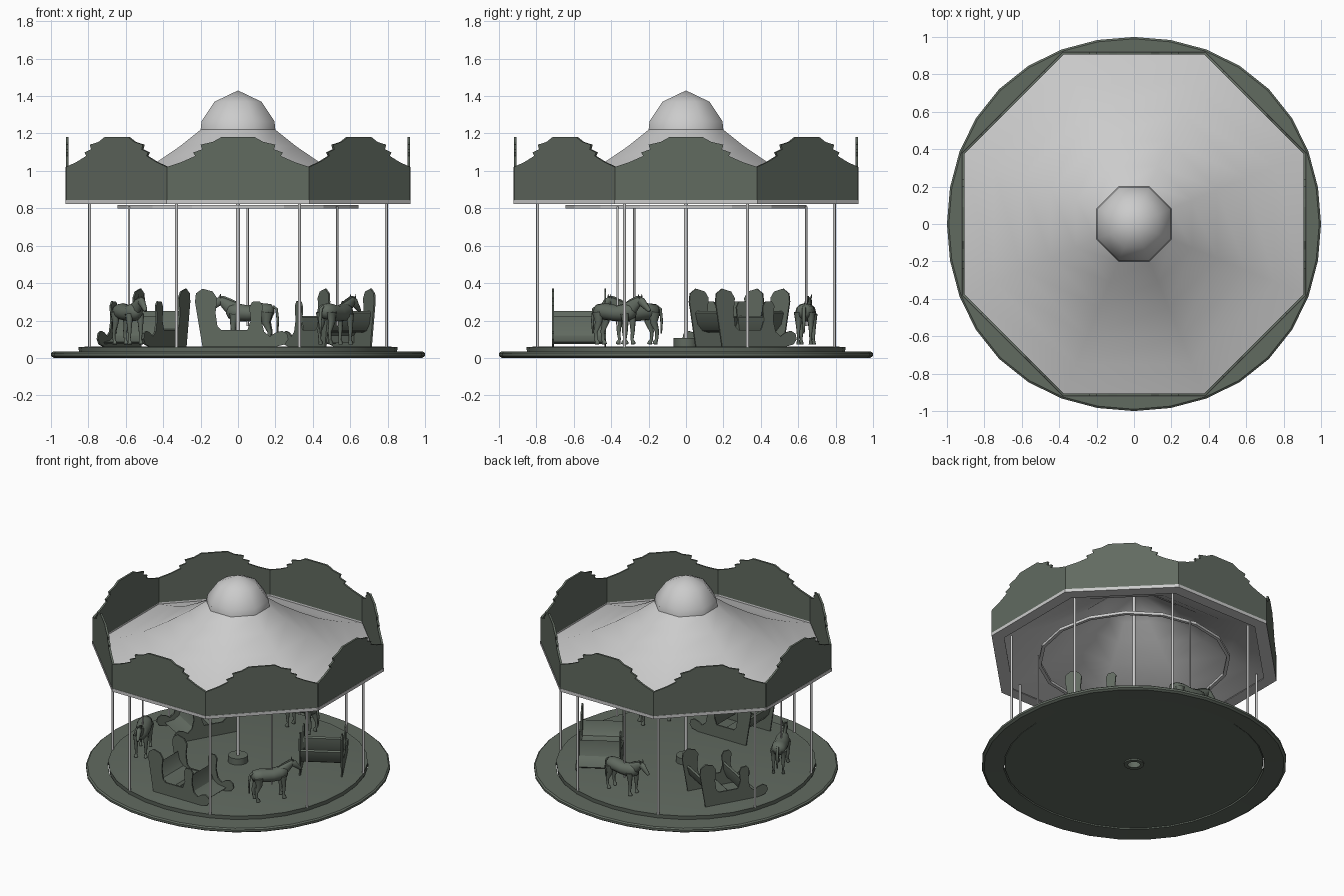
import bpy, bmesh, math
from mathutils import Vector, Matrix

if "Cube" in bpy.data.objects:
    bpy.data.objects.remove(bpy.data.objects["Cube"])

GREEN = bpy.data.materials.new("dark_green")
GREEN.diffuse_color = (0.12, 0.145, 0.118, 1)
GREEN.use_nodes = True
GREEN.node_tree.nodes["Principled BSDF"].inputs["Base Color"].default_value = GREEN.diffuse_color
OCT = math.cos(math.pi / 8)          # apothem / corner radius of an octagon


def finish(bm, name, mat=None, smooth=None):
    bmesh.ops.remove_doubles(bm, verts=bm.verts, dist=1e-5)
    bmesh.ops.recalc_face_normals(bm, faces=bm.faces)
    me = bpy.data.meshes.new(name)
    bm.to_mesh(me)
    bm.free()
    ob = bpy.data.objects.new(name, me)
    bpy.context.collection.objects.link(ob)
    if mat:
        me.materials.append(mat)
    if smooth:
        bpy.ops.object.select_all(action='DESELECT')
        ob.select_set(True)
        bpy.context.view_layer.objects.active = ob
        bpy.ops.object.shade_smooth_by_angle(angle=math.radians(smooth))
    return ob


def bridge(bm, a, b):
    n = len(a)
    for i in range(n):
        bm.faces.new((a[i], a[(i + 1) % n], b[(i + 1) % n], b[i]))


def lathe(name, prof, n, off=0.0, closed=False, mat=None, smooth=None, bulge=0.0):
    """Turned (r, z) profile; bulge widens it slightly on the diagonals."""
    bm = bmesh.new()
    rings = []
    for r, z in prof:
        ring = []
        for i in range(n):
            a = off + math.tau * i / n
            q = r * (1 + bulge * math.sin(2 * a) ** 2)
            ring.append(bm.verts.new((q * math.cos(a), q * math.sin(a), z)))
        rings.append(ring)
    for k in range(len(rings) - (0 if closed else 1)):
        bridge(bm, rings[k], rings[(k + 1) % len(rings)])
    bmesh.ops.dissolve_degenerate(bm, edges=bm.edges, dist=1e-5)
    return finish(bm, name, mat, smooth)


def prism(bm, prof, y0, y1):
    """Closed XZ outline extruded along y."""
    a = [bm.verts.new((x, y0, z)) for x, z in prof]
    b = [bm.verts.new((x, y1, z)) for x, z in prof]
    bm.faces.new(a)
    bm.faces.new(b[::-1])
    bridge(bm, a, b)


def loft(bm, pts, n=10):
    """Elliptic tube through (x, y, z, half width, half height)."""
    rings = []
    P = [Vector(p[:3]) for p in pts]
    for i, p in enumerate(pts):
        t = P[min(i + 1, len(P) - 1)] - P[max(i - 1, 0)]
        t.y = 0
        nrm = t.normalized().cross(Vector((0, 1, 0)))
        rings.append([bm.verts.new(P[i] + Vector((0, p[3] * math.cos(a), 0)) + nrm * p[4] * math.sin(a))
                      for a in (math.tau * k / n for k in range(n))])
    for a, b in zip(rings, rings[1:]):
        bridge(bm, a, b)
    bm.faces.new(rings[0])
    bm.faces.new(rings[-1][::-1])


def place(ob, r, deg):
    """Local +x becomes the direction of travel, local +y points inwards."""
    a = math.radians(deg)
    ob.matrix_world = Matrix.Translation((r * math.cos(a), r * math.sin(a), 0)) @ Matrix.Rotation(a + math.pi / 2, 4, 'Z')


def spread(ob, r, angles):
    place(ob, r, angles[0])
    for d in angles[1:]:
        c = ob.copy()
        bpy.context.collection.objects.link(c)
        place(c, r, d)


def pole(name, r, z0, z1):
    return lathe(name, [(0, z0), (r, z0), (r, z1), (0, z1)], 10, smooth=40)


# platform: outer rim and turning floor
lathe("platform_rim", [(0.855, 0.005), (0.985, 0.0), (1.0, 0.01), (1.0, 0.025), (0.99, 0.033), (0.855, 0.033)],
      32, closed=True, mat=GREEN, smooth=30, bulge=0.02)
lathe("turning_floor", [(0.06, 0.01), (0.848, 0.01), (0.853, 0.058), (0.83, 0.058), (0.82, 0.06), (0.06, 0.06)],
      32, closed=True, mat=GREEN, smooth=30, bulge=0.02)
lathe("hub", [(0.04, 0.0), (0.067, 0.0), (0.067, 0.106), (0, 0.106)], 16, mat=GREEN, smooth=30)

# poles
pole("centre_pole", 0.011, 0.1, 1.34)
spread(pole("outer_pole", 0.008, 0.058, 0.845), 0.858, [22.5 + 45 * i for i in range(8)])
RIDE = [85.4, 205.4, 325.4]
spread(pole("horse_pole", 0.006, 0.17, 0.81), 0.645, RIDE)
lathe("pole_ring", [(0.622, 0.798), (0.645, 0.798), (0.645, 0.818), (0.622, 0.818)], 16, closed=True)

# canopy
H = math.pi / 8
lathe("canopy_trim", [(r / OCT, z) for r, z in ((0.84, 0.822), (0.922, 0.822), (0.922, 0.845), (0.912, 0.845), (0.91, 0.828), (0.84, 0.828))],
      8, H, closed=True)
lathe("roof", [(r / OCT, z) for r, z in ((0.914, 0.828), (0.75, 0.884), (0.6, 0.948), (0.445, 1.04),
                                         (0.31, 1.132), (0.2, 1.22), (0, 1.36))], 8, H, smooth=60)
lathe("dome", [(r / OCT, z) for r, z in ((0.2, 1.22), (0.195, 1.265), (0.125, 1.37), (0, 1.43))], 8, H, smooth=50)

# crown-topped fascia panels
half = [(0.383, 0.843), (0.383, 1.02), (0.3, 1.048), (0.228, 1.08), (0.24, 1.098), (0.192, 1.115),
        (0.2, 1.14), (0.135, 1.155), (0.09, 1.18)]
bm = bmesh.new()
prism(bm, half + [(-x, z) for x, z in half[::-1]], 0.0, 0.014)
spread(finish(bm, "fascia_panel", GREEN), 0.92, [45 * i for i in range(8)])

# chariot benches: two scrolled sides, seat and front board
side = [(-.14, .06), (-.18, .3), (-.175, .345), (-.14, .37), (-.085, .355), (-.062, .32), (-.07, .24), (-.06, .17),
        (-.04, .15), (.1, .15), (.118, .2), (.11, .27), (.125, .3), (.165, .303), (.182, .28), (.175, .2),
        (.19, .14), (.22, .115), (.25, .135), (.285, .145), (.312, .13), (.32, .1), (.3, .072), (.25, .06)]
seat = [(-.135, .25), (-.12, .19), (-.09, .155), (-.05, .145), (.03, .145), (.045, .13), (.045, .09)]
front = [(.13, .225), (.135, .17), (.155, .12), (.19, .095), (.26, .085)]
SHIFT = -0.05                         # centres the bench along its travel
bm = bmesh.new()
for y in (-0.14, 0.14):
    prism(bm, [(x + SHIFT, z) for x, z in side], y - 0.005, y + 0.005)
for line in (seat, front):
    prism(bm, [(x + SHIFT, z) for x, z in line + [(x - 0.01, z - 0.01) for x, z in line[::-1]]], -0.136, 0.136)
spread(finish(bm, "chariot_bench", GREEN, 30), 0.572, [30, 150, 270])

# horses
bm = bmesh.new()
loft(bm, [(-.142, 0, .25, .014, .015), (-.127, 0, .25, .043, .038), (-.08, 0, .248, .052, .045),
          (0, 0, .238, .051, .043), (.06, 0, .244, .048, .048), (.1, 0, .25, .034, .038), (.115, 0, .25, .01, .015)], 12)
loft(bm, [(.06, 0, .25, .03, .045), (.1, 0, .275, .023, .036), (.135, 0, .301, .018, .024), (.152, 0, .312, .013, .016)])
loft(bm, [(.142, 0, .318, .01, .012), (.155, 0, .302, .019, .024), (.178, 0, .28, .015, .018),
          (.2, 0, .26, .012, .013), (.21, 0, .25, .008, .008)])
loft(bm, [(.045, 0, .28, .006, .012), (.085, 0, .303, .006, .012), (.13, 0, .324, .006, .009), (.155, 0, .324, .004, .006)], 6)
loft(bm, [(-.135, 0, .275, .008, .008), (-.155, 0, .262, .01, .007), (-.162, 0, .2, .01, .007), (-.16, 0, .13, .004, .004)], 8)
for y in (-0.033, 0.033):
    loft(bm, [(x, y, z, r * 0.9, r) for x, z, r in
              ((.07, .235, .024), (.075, .18, .016), (.076, .135, .011), (.072, .098, .008), (.078, .085, .012), (.08, .073, .014))], 8)
    loft(bm, [(x, y, z, r * 0.75, r) for x, z, r in
              ((-.105, .245, .034), (-.1, .19, .022), (-.12, .14, .012), (-.117, .098, .009), (-.109, .085, .013), (-.107, .073, .015))], 8)
    loft(bm, [(.148, y * 0.4, .317, .005, .006), (.146, y * 0.5, .343, .001, .001)], 6)
spread(finish(bm, "horse", GREEN, 60), 0.645, RIDE)
